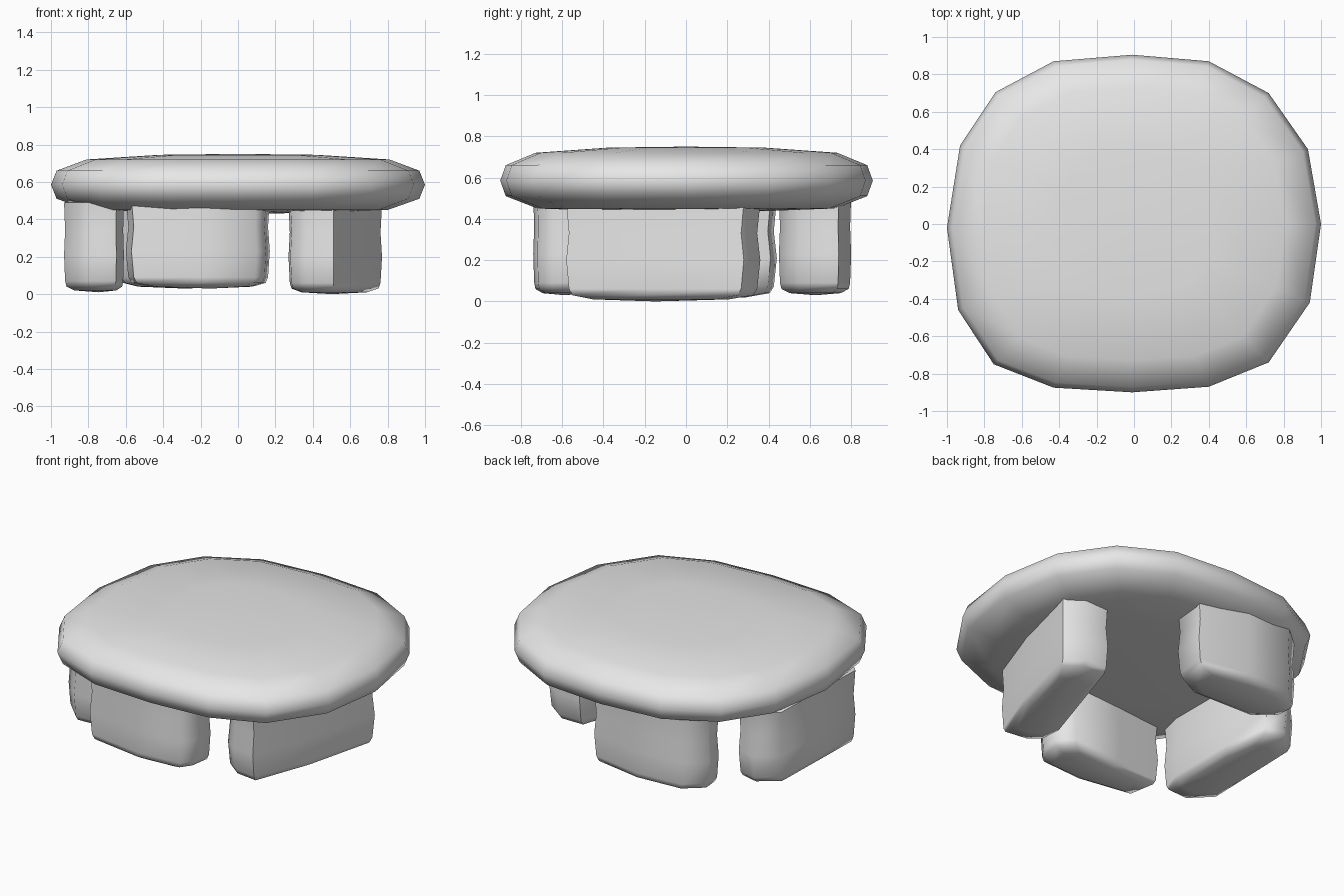
import bpy, bmesh, math
from mathutils import Vector

cube = bpy.data.objects.get("Cube")
if cube:
    bpy.data.objects.remove(cube)

stone = bpy.data.materials.new("light_grey_stone")
stone.use_nodes = True
stone.diffuse_color = (0.8, 0.8, 0.8, 1)
stone.node_tree.nodes["Principled BSDF"].inputs["Base Color"].default_value = (0.8, 0.8, 0.8, 1)


def loft(name, rings, bottom, top, sharp):
    """Skin a stack of equal rings, lowest first, closed by a point at each end."""
    bm = bmesh.new()
    loops = [[bm.verts.new(p) for p in ring] for ring in rings]
    n = len(loops[0])
    low, high = bm.verts.new(bottom), bm.verts.new(top)
    for i in range(n):
        j = (i + 1) % n
        for a, b in zip(loops, loops[1:]):
            bm.faces.new((a[i], a[j], b[j], b[i]))
        bm.faces.new((low, loops[0][j], loops[0][i]))
        bm.faces.new((high, loops[-1][i], loops[-1][j]))
    bmesh.ops.recalc_face_normals(bm, faces=bm.faces)
    mesh = bpy.data.meshes.new(name)
    bm.to_mesh(mesh)
    bm.free()
    mesh.materials.append(stone)
    obj = bpy.data.objects.new(name, mesh)
    bpy.context.collection.objects.link(obj)
    bpy.ops.object.select_all(action='DESELECT')
    obj.select_set(True)
    bpy.context.view_layer.objects.active = obj
    bpy.ops.object.shade_smooth_by_angle(angle=math.radians(sharp))
    return obj


# Rounded square slab with sixteen slightly uneven sides
outline = [(1, 0), (.93, .4), (.72, .7), (.4, .87), (-.01, .905), (-.43, .87), (-.74, .705),
           (-.93, .42), (-1, -.02), (-.94, -.46), (-.75, -.75), (-.43, -.875), (-.01, -.9),
           (.4, -.87), (.72, -.74), (.94, -.42)]
profile = [(0.5, 0.44), (0.8, 0.45), (0.97, 0.51), (1, 0.585),
           (0.97, 0.66), (0.81, 0.72), (0.42, 0.745)]
loft("table_top", [[(x * r, y * r, z) for x, y in outline] for r, z in profile],
     (0, 0, 0.425), (0, 0, 0.75), 80)

# Chunky legs: height of the lower edge and plan outline
legs = {
    "left_leg": (0.03, [(.27, -.35), (.28, -.5), (.36, -.56), (.51, -.58), (.65, -.2),
                        (.77, .28), (.66, .36), (.5, .36)]),
    "front_leg": (0.06, [(-.57, -.68), (-.2, -.74), (.1, -.72), (.15, -.65), (.17, -.52),
                         (.08, -.43), (-.28, -.46), (-.6, -.5)]),
    "back_leg": (0.06, [(.13, .74), (-.2, .8), (-.52, .78), (-.64, .68), (-.63, .57),
                        (-.5, .46), (-.05, .45), (.12, .54)]),
    "right_leg": (0.04, [(-.93, -.38), (-.8, -.51), (-.65, -.5), (-.61, -.35), (-.61, .1),
                         (-.66, .41), (-.78, .44), (-.91, .34)]),
}
# Wavy sides over a rounded foot: height and spread of each layer
layers = [(-0.02, 0.7), (0, 0.93), (0.03, 0.97), (0.17, 1), (0.3, 0.97), (0.45, 1)]
for name, (foot, plan) in legs.items():
    plan = [Vector(p) for p in plan]
    mid = sum(plan, Vector((0, 0))) / len(plan)
    rings = [[(*(mid + (p - mid) * spread), foot + h) for p in plan] for h, spread in layers]
    loft(name, rings, (*mid, foot - 0.03), (*mid, 0.55), 65)
